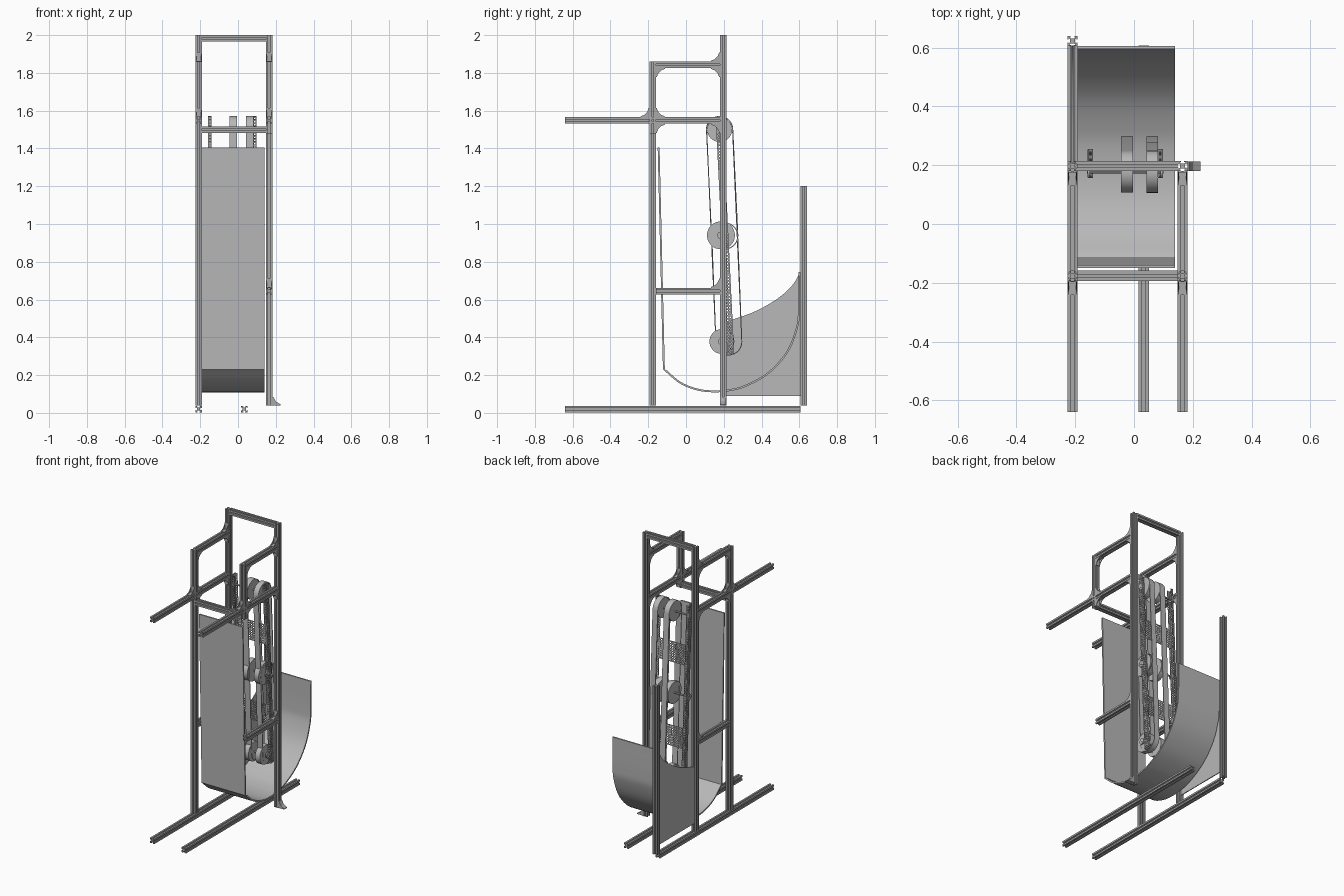
import bpy, bmesh, math
from mathutils import Vector

if "Cube" in bpy.data.objects:
    bpy.data.objects.remove(bpy.data.objects["Cube"])

H = 0.0172                      # half width of the slotted rail
XL, XR, XM = -0.209, 0.165, 0.033   # left, right and middle rail lines
YF, YR, YB = -0.176, 0.197, 0.623   # front, rear and back post lines


def material(name, g):
    m = bpy.data.materials.new(name)
    m.diffuse_color = (g, g, g, 1)
    m.use_nodes = True
    m.node_tree.nodes["Principled BSDF"].inputs["Base Color"].default_value = m.diffuse_color
    return m


GREY, DARK = material("grey", .48), material("dark_grey", .4)


def finish(name, bm, smooth=False, mat=None):
    bmesh.ops.recalc_face_normals(bm, faces=bm.faces)
    me = bpy.data.meshes.new(name)
    bm.to_mesh(me)
    bm.free()
    me.materials.append(mat or GREY)
    ob = bpy.data.objects.new(name, me)
    bpy.context.collection.objects.link(ob)
    if smooth:
        bpy.context.view_layer.objects.active = ob
        ob.select_set(True)
        bpy.ops.object.shade_smooth_by_angle(angle=math.radians(30))
        ob.select_set(False)
    return ob


def add_prism(bm, pts, offset):
    face = bm.faces.new([bm.verts.new(p) for p in pts])
    new = bmesh.ops.extrude_face_region(bm, geom=[face])["geom"]
    bmesh.ops.translate(bm, vec=offset, verts=[v for v in new if isinstance(v, bmesh.types.BMVert)])


def prism(name, pts, offset, smooth=False, mat=None):
    """Extrude a closed 3D polygon along an offset vector."""
    bm = bmesh.new()
    add_prism(bm, pts, offset)
    return finish(name, bm, smooth, mat)


def rail(name, axis, a, b, lo, hi):
    """T-slot rail along an axis; a, b are the other two coordinates in order."""
    side = [(H, H), (.005, H), (.005, H - .003), (.0105, H - .003), (.005, H - .0085),
            (-.005, H - .0085), (-.0105, H - .003), (-.005, H - .003), (-.005, H)]
    pts = []
    for k in range(4):
        c, s = round(math.cos(k * math.pi / 2)), round(math.sin(k * math.pi / 2))
        for u, v in side:
            p = [a + u * c - v * s, b + u * s + v * c]
            p.insert(axis, lo)
            pts.append(p)
    off = [0, 0, 0]
    off[axis] = hi - lo
    return prism(name, pts, off, mat=DARK)


def gusset(name, x, y, z, dy, dz, s=0.048):
    """Corner bracket: two concave side webs joined by two flanges."""
    t = 0.004
    web = [(0, 0), (s, 0), (s, t), (s * .6, s * .25), (s * .25, s * .6), (t, s), (0, s)]
    bm = bmesh.new()
    for x0, x1, prof in ((x - .015, x - .012, web), (x + .012, x + .015, web),
                         (x - .012, x + .012, [(0, 0), (s, 0), (s, t), (t, t), (t, s), (0, s)])):
        add_prism(bm, [(x0, y + dy * p, z + dz * q) for p, q in prof], (x1 - x0, 0, 0))
    return finish(name, bm, mat=DARK)


def ribbon(name, path, t, x0, x1, closed=False):
    """Sheet of thickness t following a yz path, spanning x0..x1."""
    n = len(path)
    bm = bmesh.new()
    rows = []
    for i, p in enumerate(path):
        a = path[(i - 1) % n] if closed else path[max(i - 1, 0)]
        b = path[(i + 1) % n] if closed else path[min(i + 1, n - 1)]
        d = Vector((b[0] - a[0], b[1] - a[1])).normalized()
        q = (p[0] - d.y * t, p[1] + d.x * t)
        rows.append([bm.verts.new(c) for c in ((x0, *p), (x1, *p), (x1, *q), (x0, *q))])
    for i in range(n if closed else n - 1):
        r, s = rows[i], rows[(i + 1) % n]
        for k in range(4):
            bm.faces.new((r[k], r[(k + 1) % 4], s[(k + 1) % 4], s[k]))
    if not closed:
        bm.faces.new(rows[0])
        bm.faces.new(rows[-1])
    return finish(name, bm, True)


def spline(pts, steps=6):
    """Catmull-Rom curve through 2D points."""
    p = [Vector(q) for q in pts]
    p = [2 * p[0] - p[1]] + p + [2 * p[-1] - p[-2]]
    out = []
    for i in range(1, len(p) - 2):
        a, b, c, d = p[i - 1:i + 3]
        for k in range(steps):
            t = k / steps
            out.append(tuple(.5 * (2 * b + (c - a) * t + (2 * a - 5 * b + 4 * c - d) * t * t
                                   + (3 * b - a - 3 * c + d) * t ** 3)))
    return out + [tuple(p[-2])]


def disc(name, y, z, r, x0, x1, n=32):
    pts = [(x0, y + r * math.cos(2 * math.pi * k / n), z + r * math.sin(2 * math.pi * k / n)) for k in range(n)]
    return prism(name, pts, (x1 - x0, 0, 0), True)


def perforated(name, origin, u, v, nu, nv):
    """Plate spanned by u and v with nu x nv square holes."""
    bm = bmesh.new()
    o, u, v = Vector(origin), Vector(u), Vector(v)
    cu, cv = 2 * nu + 1, 2 * nv + 1
    g = [[bm.verts.new(o + u * (i / cu) + v * (j / cv)) for j in range(cv + 1)] for i in range(cu + 1)]
    for i in range(cu):
        for j in range(cv):
            if not (i % 2 and j % 2):
                bm.faces.new((g[i][j], g[i + 1][j], g[i + 1][j + 1], g[i][j + 1]))
    ob = finish(name, bm, mat=DARK)
    m = ob.modifiers.new("thickness", "SOLIDIFY")
    m.thickness, m.offset = .0025, 0


# base rails
for nm, x in (("left", XL), ("middle", XM)):
    rail(f"base_rail_{nm}", 1, x, .0205, -.64, .607)

# upright posts
rail("front_post_left", 2, XL, YF, .038, 1.86)
rail("front_post_right", 2, XR, YF, 1.48, 1.86)
rail("rear_post_left", 2, XL, YR, .038, 2.0)
rail("rear_post_right", 2, XR, YR, .038, 2.0)
rail("back_post", 2, XL, YB, .038, 1.2)

# side rails and corner brackets, mirrored left and right
for nm, x in (("left", XL), ("right", XR)):
    rail(f"long_arm_{nm}", 1, x, 1.548, -.64, YR - H)
    rail(f"upper_side_rail_{nm}", 1, x, 1.843, YF + H, YR - H)
    rail(f"lower_side_rail_{nm}", 1, x, .645, YF + H, YR - H)
    f0, f1, r0 = YF - H, YF + H, YR - H
    spots = [(f0, 1.548 + H, -1, 1), (f1, 1.548 + H, 1, 1), (f1, 1.548 - H, 1, -1),
             (r0, 1.548 - H, -1, -1), (f1, 1.843 - H, 1, -1),
             (r0, 1.843 + H, -1, 1), (r0, 1.843 - H, -1, -1), (r0, .645 + H, -1, 1)]
    for i, s in enumerate(spots):
        gusset(f"corner_bracket_{nm}_{i}", x, *s)

# cross rails and foot bracket
rail("top_cross_rail", 0, YR, 1.983, XL + H, XR - H)
rail("front_cross_rail", 0, YF, 1.5, XL + H, XR - H)
prism("foot_bracket", [(XR + H, YR - .016, .04), (.226, YR - .016, .04), (.226, YR - .016, .045),
                       (XR + H + .018, YR - .016, .06), (XR + H + .005, YR - .016, .085),
                       (XR + H, YR - .016, .085)], (0, .032, 0), mat=DARK)

# curved trough with tall front board
arc = spline([(-.122, .23), (-.035, .157), (.055, .12), (.14, .109), (.23, .115), (.32, .14),
              (.44, .208), (.54, .32), (.592, .45), (.603, .55), (.605, .745)])
ribbon("trough", [(-.15, 1.405)] + arc, .01, -.193, .14)

# left side panel with curved upper edge
edge = spline([(.605, .745), (.56, .672), (.48, .602), (.36, .535), (.21, .482)])
prism("side_panel", [(XL - .003, .21, .09), (XL - .003, .605, .09)] + [(XL - .003, y, z) for y, z in edge],
      (.006, 0, 0))

# conveyor: belt end centres and tilted perforated channels
TOP, MID, LOW = (.178, 1.5), (.205, .937), (.227, .375)
A, B = Vector((0, .158, 1.57)), Vector((0, .22, .31))
D = B - A
w = Vector((0, .034, .0017))
for nm, x, s in (("left", -.157, 1), ("right", .098, -1)):
    o = A + Vector((x, 0, 0))
    perforated(f"channel_web_{nm}", o, D, w, 75, 2)
    for k in (0, 1):
        perforated(f"channel_flange_{nm}_{k}", o + w * k, D, (s * .018, 0, 0), 75, 1)

# perforated cross plates
for i, z in enumerate((1.215, .65)):
    o = A + D * ((1.57 - z - .07) / 1.26) + Vector((-.155, .002, 0))
    perforated(f"cross_plate_{i}", o, D.normalized() * .14, (.251, 0, 0), 8, 14)


def belt(name, a, b, r, x0, x1):
    ang = math.atan2(b[1] - a[1], b[0] - a[0])
    path = []
    for c, start in ((a, ang + math.pi / 2), (b, ang - math.pi / 2)):
        for k in range(17):
            t = start + math.pi * k / 16
            path.append((c[0] + r * math.cos(t), c[1] + r * math.sin(t)))
    ribbon(name, path, .005, x0, x1, True)


belt("long_belt", TOP, LOW, .071, -.045, -.004)
belt("upper_belt", TOP, MID, .072, .042, .081)
belt("lower_belt", MID, LOW, .071, .042, .081)

# pulleys and shafts
for i, (y, z, r) in enumerate(((.178, 1.5, .066), (.185, .94, .074), (.19, .378, .066))):
    for k, x in enumerate((-.043, .044)):
        disc(f"pulley_{i}_{k}", y, z, r, x, x + .036)
    disc(f"shaft_{i}", y, z, .006, -.16, .1, 12)
    for k, x in enumerate((-.157, .09)):
        disc(f"shaft_collar_{i}_{k}", y, z, .02, x, x + .008, 16)
